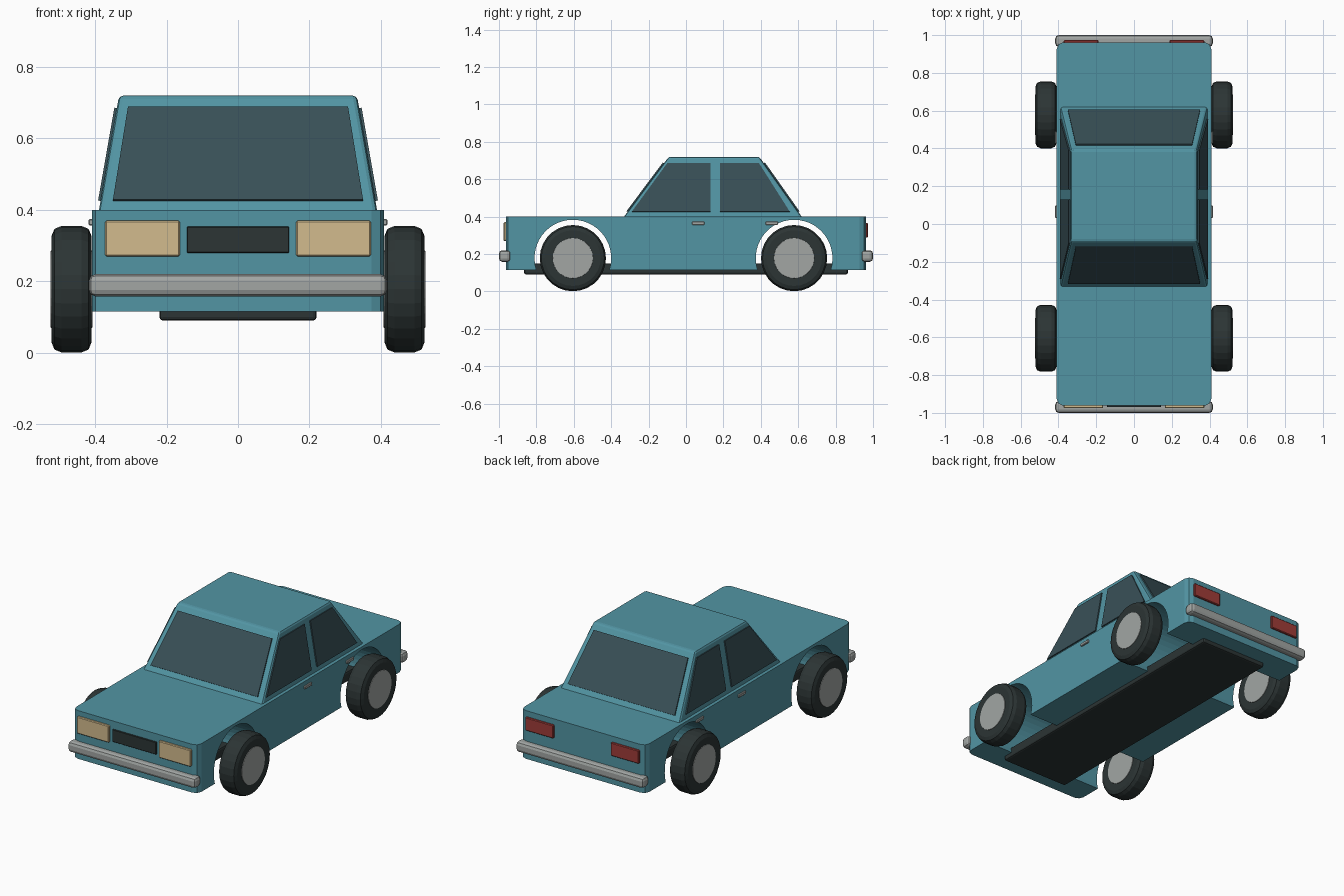
import bpy, bmesh
from math import cos, sin, asin, pi
from mathutils import Vector

if "Cube" in bpy.data.objects:
    bpy.data.objects.remove(bpy.data.objects["Cube"])


def material(name, rgb):
    m = bpy.data.materials.new(name)
    m.diffuse_color = (*rgb, 1)
    m.use_nodes = True
    m.node_tree.nodes["Principled BSDF"].inputs["Base Color"].default_value = m.diffuse_color
    return m


PAINT = material("teal_paint", (0.085, 0.30, 0.37))
GLASS = material("dark_glass", (0.04, 0.08, 0.095))
RUBBER = material("rubber", (0.025, 0.035, 0.035))
LAMP = material("cream_lamp", (0.65, 0.50, 0.27))
RED = material("red_lamp", (0.35, 0.045, 0.04))
CHROME = material("grey_metal", (0.36, 0.38, 0.37))


def finish(name, bm, mat):
    bmesh.ops.recalc_face_normals(bm, faces=bm.faces)
    me = bpy.data.meshes.new(name)
    bm.to_mesh(me)
    bm.free()
    ob = bpy.data.objects.new(name, me)
    bpy.context.collection.objects.link(ob)
    me.materials.append(mat)
    return ob


def prism(points, offset):
    """Closed solid from a flat outline pushed along an offset vector."""
    bm = bmesh.new()
    face = bm.faces.new([bm.verts.new(p) for p in points])
    ext = bmesh.ops.extrude_face_region(bm, geom=[face], use_keep_orig=True)
    verts = [v for v in ext["geom"] if isinstance(v, bmesh.types.BMVert)]
    bmesh.ops.translate(bm, verts=verts, vec=offset)
    return bm


def bevel(bm, edges, width, segments=1):
    bmesh.ops.bevel(bm, geom=edges, offset=width, segments=segments,
                    profile=0.5, affect='EDGES')


def box(name, x, y, z, mat, width=0.0, segments=1):
    bm = prism([(x[0], y[0], z[0]), (x[1], y[0], z[0]),
                (x[1], y[1], z[0]), (x[0], y[1], z[0])], (0, 0, z[1] - z[0]))
    if width:
        bevel(bm, bm.edges[:], width, segments)
    return finish(name, bm, mat)


def panel(name, points, outward, mat, thickness=0.007):
    """Thin pane lying half sunk in a sloping surface."""
    p = [Vector(q) for q in points]
    n = (p[1] - p[0]).cross(p[2] - p[0]).normalized()
    if n.dot(Vector(outward)) < 0:
        n = -n
    return finish(name, prism([q - n * thickness for q in p], n * thickness * 2), mat)


# Lower body: side profile with wheel arches, extruded across the width
AXLES = (-0.605, 0.578)
END, BOTTOM, TOP, HALF = 0.962, 0.115, 0.40, 0.409
ARCH, AXLE_Z = 0.205, 0.178
profile = [(-END, TOP), (-END, BOTTOM)]
dip = asin((AXLE_Z - BOTTOM) / ARCH)
for cy in AXLES:
    for i in range(29):
        a = pi + dip - (pi + 2 * dip) * i / 28
        profile.append((cy + ARCH * cos(a), AXLE_Z + ARCH * sin(a)))
profile += [(END, BOTTOM), (END, TOP)]
bm = prism([(-HALF, y, z) for y, z in profile], (2 * HALF, 0, 0))
corners = [e for e in bm.edges
           if all(abs(abs(v.co.y) - END) < 1e-4 for v in e.verts)
           and abs(e.verts[0].co.z - e.verts[1].co.z) > 0.1]
bevel(bm, corners, 0.035, 2)
finish("body", bm, PAINT)

# Cabin: tapered block
bm = prism([(-0.39, -0.335, 0.395), (0.39, -0.335, 0.395),
            (0.39, 0.622, 0.395), (-0.39, 0.622, 0.395)], (0, 0, 0.325))
for v in bm.verts:
    if v.co.z > 0.5:
        v.co.x = 0.333 if v.co.x > 0 else -0.333
        v.co.y = -0.092 if v.co.y < 0 else 0.392
bevel(bm, [e for e in bm.edges if max(v.co.z for v in e.verts) > 0.5], 0.012, 2)
finish("cabin", bm, PAINT)

# Windscreen and rear window follow the sloping ends
LO, HI = 0.425, 0.685


def slope(z, low, high):
    return low + (high - low) * (z - 0.395) / 0.325


for name, low, high in (("windscreen", -0.335, -0.092), ("rear_window", 0.622, 0.392)):
    a, b = slope(LO, low, high), slope(HI, low, high)
    panel(name, [(-0.35, a, LO), (0.35, a, LO), (0.308, b, HI), (-0.308, b, HI)],
          (0, low, 0), GLASS)

# Side windows, door handles and lamps on both sides
for s, side in ((-1, "left"), (1, "right")):
    for part, y in (("front", (-0.29, 0.13, 0.13, -0.10)), ("rear", (0.183, 0.555, 0.39, 0.183))):
        panel(f"{side}_{part}_window",
              [(s * slope(z, 0.39, 0.333), yy, z) for yy, z in zip(y, (LO, LO, HI, HI))],
              (s, 0, 0), GLASS)
    for part, y in (("front", 0.032), ("rear", 0.425)):
        box(f"{side}_{part}_door_handle", sorted((s * 0.40, s * 0.418)), (y, y + 0.066),
            (0.356, 0.374), CHROME, 0.003)
    box(f"{side}_headlight", sorted((s * 0.163, s * 0.372)), (-0.975, -0.945),
        (0.27, 0.37), LAMP, 0.004)
    box(f"{side}_taillight", sorted((s * 0.188, s * 0.372)), (0.945, 0.973),
        (0.287, 0.366), RED, 0.004)

# Grille, bumpers and underbody
box("grille", (-0.143, 0.143), (-0.97, -0.945), (0.28, 0.353), RUBBER, 0.002)
for name, y in (("front_bumper", (-1.0, -0.938)), ("rear_bumper", (0.938, 1.0))):
    box(name, (-0.417, 0.417), y, (0.158, 0.22), CHROME, 0.018, 2)
box("underbody", (-0.22, 0.22), (-0.865, 0.865), (0.09, 0.15), RUBBER, 0.01, 2)


# Wheels: bevelled tyre with a hub disc showing on both faces
def disc(name, x, y, radius, width, sides, round_edge, mat):
    ring = [(x - width / 2, y + radius * cos(2 * pi * i / sides),
             AXLE_Z + radius * sin(2 * pi * i / sides)) for i in range(sides)]
    bm = prism(ring, (width, 0, 0))
    rims = [e for e in bm.edges if abs(e.verts[0].co.x - e.verts[1].co.x) < 1e-5]
    bevel(bm, rims, round_edge, 2)
    return finish(name, bm, mat)


for s, side in ((-1, "left"), (1, "right")):
    for end, y in zip(("front", "rear"), AXLES):
        disc(f"{side}_{end}_tyre", s * 0.466, y, 0.177, 0.112, 28, 0.028, RUBBER)
        disc(f"{side}_{end}_hub", s * 0.466, y, 0.108, 0.118, 28, 0.002, CHROME)
